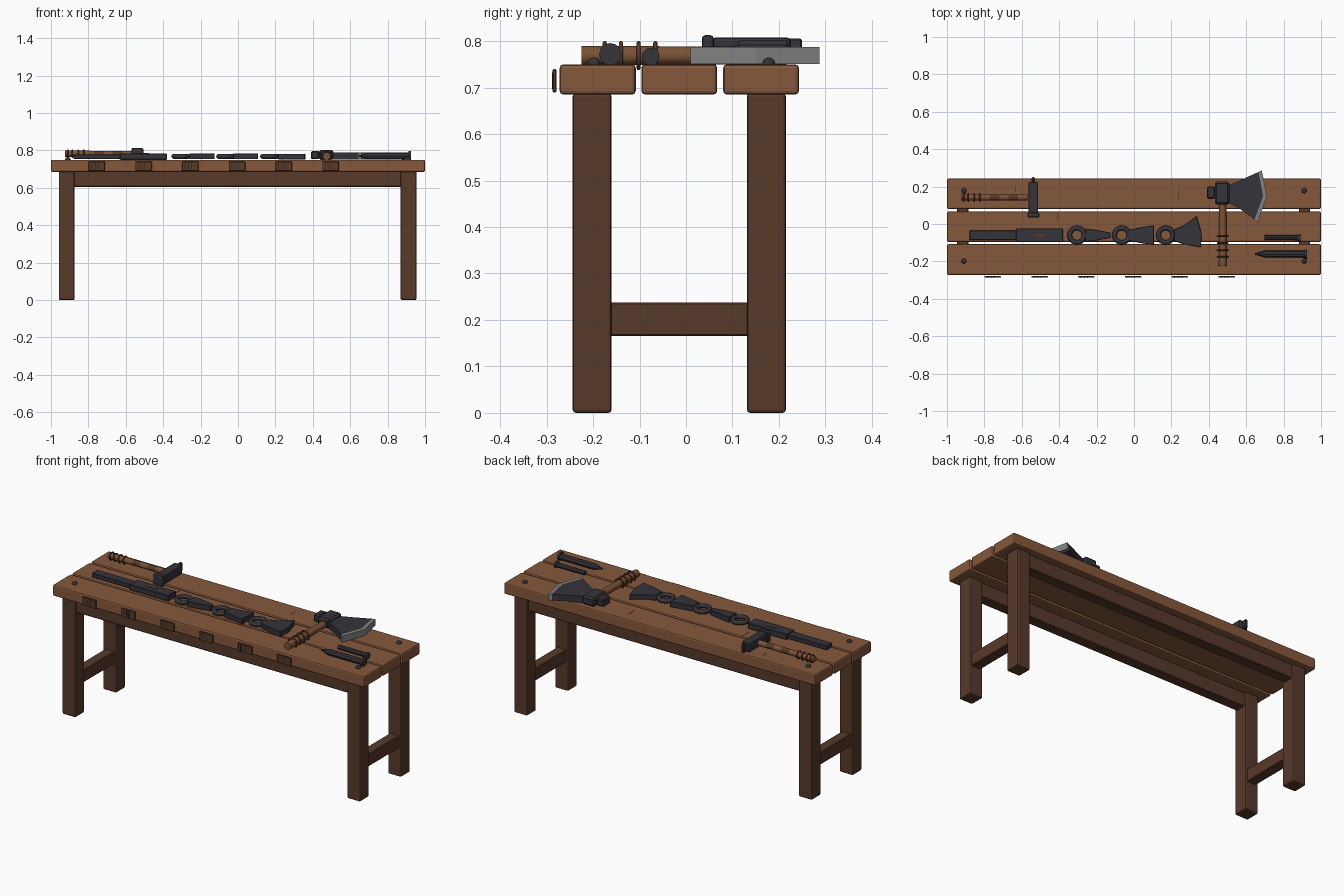
import bpy
import math
from mathutils import Vector

default = bpy.data.objects.get("Cube")
if default:
    bpy.data.objects.remove(default, do_unlink=True)


def material(name, rgb):
    m = bpy.data.materials.new(name)
    m.use_nodes = True
    m.diffuse_color = (*rgb, 1)
    m.node_tree.nodes["Principled BSDF"].inputs["Base Color"].default_value = (*rgb, 1)
    return m


PLANK = material("plank wood", (0.235, 0.098, 0.045))
FRAME = material("dark frame wood", (0.095, 0.041, 0.023))
HANDLE = material("handle wood", (0.20, 0.085, 0.036))
IRON = material("dark iron", (0.033, 0.033, 0.042))
STEEL = material("sharpened steel", (0.22, 0.22, 0.22))
GROOVE = material("dark groove", (0.035, 0.016, 0.009))


def finish(obj, name, mat, bevel=0.0, segments=1):
    obj.name = name
    obj.data.materials.append(mat)
    if bevel:
        mod = obj.modifiers.new("Soft edges", "BEVEL")
        mod.width, mod.segments, mod.limit_method = bevel, segments, "ANGLE"
    return obj


def prism(name, outline, z0, z1, mat, bevel=0.0, segments=1):
    """Extrude a counter-clockwise xy outline between two heights."""
    n = len(outline)
    verts = [(x, y, z) for z in (z0, z1) for x, y in outline]
    faces = [tuple(range(n - 1, -1, -1)), tuple(range(n, 2 * n))]
    faces += [(i, (i + 1) % n, n + (i + 1) % n, n + i) for i in range(n)]
    mesh = bpy.data.meshes.new(name)
    mesh.from_pydata(verts, [], faces)
    obj = bpy.data.objects.new(name, mesh)
    bpy.context.collection.objects.link(obj)
    return finish(obj, name, mat, bevel, segments)


def box(name, xs, ys, zs, mat, bevel=0.0, segments=1):
    (a, b), (c, d) = xs, ys
    return prism(name, [(a, c), (b, c), (b, d), (a, d)], *zs, mat, bevel, segments)


def rod(name, start, end, r0, r1, mat, sides=12):
    """Straight or tapered round bar between two points."""
    a, b = Vector(start), Vector(end)
    bpy.ops.mesh.primitive_cone_add(vertices=sides, radius1=r0, radius2=r1,
                                    depth=(b - a).length, location=(a + b) / 2)
    obj = bpy.context.object
    obj.rotation_euler = (b - a).to_track_quat("Z", "Y").to_euler()
    bpy.ops.object.shade_smooth_by_angle(angle=math.radians(35))
    return finish(obj, name, mat)


def ring(name, centre, major, minor, mat, axis=(0, 0, 1)):
    bpy.ops.mesh.primitive_torus_add(major_radius=major, minor_radius=minor, location=centre,
                                     major_segments=20, minor_segments=8)
    obj = bpy.context.object
    obj.rotation_euler = Vector(axis).to_track_quat("Z", "Y").to_euler()
    bpy.ops.object.shade_smooth_by_angle(angle=math.radians(50))
    return finish(obj, name, mat)


# Bench top
TOP = 0.75
for name, ys in (("front", (-0.272, -0.108)), ("middle", (-0.096, 0.067)), ("back", (0.08, 0.243))):
    box(name + "_plank", (-1, 1), ys, (0.685, TOP), PLANK, 0.008, 2)

# Legs, end stretchers and long rails
for side, x in (("right", -0.916), ("left", 0.912)):
    for end, y in (("front", -0.202), ("back", 0.173)):
        box(f"{end}_{side}_leg", (x - 0.042, x + 0.042), (y - 0.042, y + 0.042),
            (0, 0.688), FRAME, 0.007, 2)
    box(side + "_stretcher", (x - 0.03, x + 0.03), (-0.165, 0.135), (0.165, 0.238), FRAME, 0.004)
for end, y in (("front", -0.202), ("back", 0.173)):
    box(end + "_rail", (-0.88, 0.875), (y - 0.03, y + 0.03), (0.605, 0.688), FRAME, 0.004)

# Corner bolts
for x in (-0.91, 0.91):
    for y in (-0.198, 0.178):
        bpy.ops.mesh.primitive_uv_sphere_add(segments=12, ring_count=8, radius=0.014,
                                             location=(x, y, TOP + 0.001))
        bpy.ops.object.shade_smooth_by_angle(angle=math.radians(40))
        finish(bpy.context.object, "corner_bolt", IRON)

# Grooved tags along the front edge
for i in range(6):
    x = -0.755 + 0.25 * i
    box("front_tag", (x - 0.044, x + 0.044), (-0.287, -0.279), (0.69, 0.74), FRAME, 0.002)
    for dx in (-0.03, -0.012, 0.004):
        box("tag_groove", (x + dx, x + dx + 0.004), (-0.288, -0.2865), (0.697, 0.733), GROOVE)

# Short cracks in the planks
for x, y, length in ((0.24, 0.16, 0.05), (-0.41, 0.04, 0.05), (-0.635, 0.185, 0.03)):
    box("plank_crack", (x - 0.001, x + 0.001), (y - length / 2, y + length / 2),
        (TOP - 0.002, TOP + 0.001), GROOVE)

# Hammer
HY, HZ = 0.142, 0.782
rod("hammer_grip", (-0.925, HY, HZ), (-0.77, HY, HZ), 0.017, 0.016, HANDLE)
for i in range(4):
    x = -0.77 + 0.05 * i
    rod("hammer_shaft", (x, HY, HZ), (x + 0.05, HY, HZ), 0.016, 0.016,
        HANDLE if i % 2 else FRAME)
for x in (-0.91, -0.885, -0.855, -0.825):
    ring("hammer_grip_ring", (x, HY, HZ), 0.02, 0.004, FRAME, (1, 0, 0))
box("hammer_head", (-0.564, -0.512), (0.055, 0.225), (0.754, 0.808), IRON, 0.008, 2)
box("hammer_face", (-0.57, -0.506), (0.034, 0.06), (0.75, 0.813), IRON, 0.008, 2)
box("hammer_peen", (-0.547, -0.53), (0.22, 0.25), (0.757, 0.806), IRON, 0.004)

# Axe
AX, AZ = 0.474, 0.769
rod("axe_handle", (AX, -0.225, AZ), (AX, 0.12, AZ), 0.021, 0.019, HANDLE)
for y in (-0.175, -0.14, -0.102, -0.066):
    ring("axe_grip_ring", (AX, y, AZ), 0.027, 0.0045, FRAME, (0, 1, 0))
box("axe_socket", (0.432, 0.511), (0.105, 0.226), (0.75, 0.802), IRON, 0.01)
box("axe_poll", (0.39, 0.435), (0.135, 0.2), (0.753, 0.797), IRON, 0.006)
prism("axe_blade", [(0.5, 0.115), (0.56, 0.085), (0.645, 0.025), (0.69, 0.15),
                    (0.665, 0.278), (0.565, 0.232), (0.5, 0.205)], 0.7505, 0.7875, IRON)
prism("axe_edge", [(0.645, 0.025), (0.661, 0.01), (0.711, 0.15), (0.683, 0.287),
                   (0.665, 0.278), (0.69, 0.15)], 0.7505, 0.7875, STEEL)

# Long-handled iron bar with a wooden slot
CY = -0.06
box("bar_handle", (-0.88, -0.625), (CY - 0.026, CY + 0.026), (0.754, 0.779), IRON, 0.003)
box("bar_body", (-0.63, -0.38), (CY - 0.036, CY + 0.036), (TOP, 0.784), IRON, 0.003)
box("bar_slot", (-0.535, -0.475), (CY - 0.007, CY + 0.007), (0.782, 0.786), FRAME)

# Ring-ended blades: narrowing, widening and fan shaped
for x in (-0.305, -0.065, 0.17):
    ring("tool_ring", (x, CY, 0.768), 0.039, 0.013, IRON)


def blade(name, x, profile):
    lower = [(x + dx, CY - w) for dx, w in profile]
    upper = [(x + dx, CY + w) for dx, w in reversed(profile)]
    prism(name, lower + upper, 0.753, 0.784, IRON, 0.002)


blade("narrow_blade", -0.26, [(0, 0.036), (0.05, 0.03), (0.135, 0.014)])
blade("wide_blade", -0.025, [(0, 0.03), (0.05, 0.04), (0.132, 0.054)])
prism("fan_blade", [(0.215, CY - 0.032), (0.265, CY - 0.048), (0.358, CY - 0.065),
                    (0.362, CY + 0.01), (0.335, CY + 0.102), (0.265, CY + 0.05),
                    (0.215, CY + 0.03)], 0.752, 0.782, IRON, 0.002)

# Punch and pointed spike
rod("punch_shaft", (0.698, -0.073, 0.767), (0.882, -0.073, 0.767), 0.013, 0.014, IRON, 8)
rod("punch_head", (0.878, -0.076, 0.767), (0.89, -0.076, 0.767), 0.019, 0.019, IRON)
rod("spike_tip", (0.648, -0.16, 0.77), (0.7, -0.16, 0.77), 0.004, 0.018, IRON, 8)
rod("spike_shaft", (0.7, -0.16, 0.77), (0.917, -0.16, 0.77), 0.018, 0.018, IRON, 8)
rod("spike_head", (0.912, -0.163, 0.772), (0.926, -0.163, 0.772), 0.024, 0.024, IRON)
